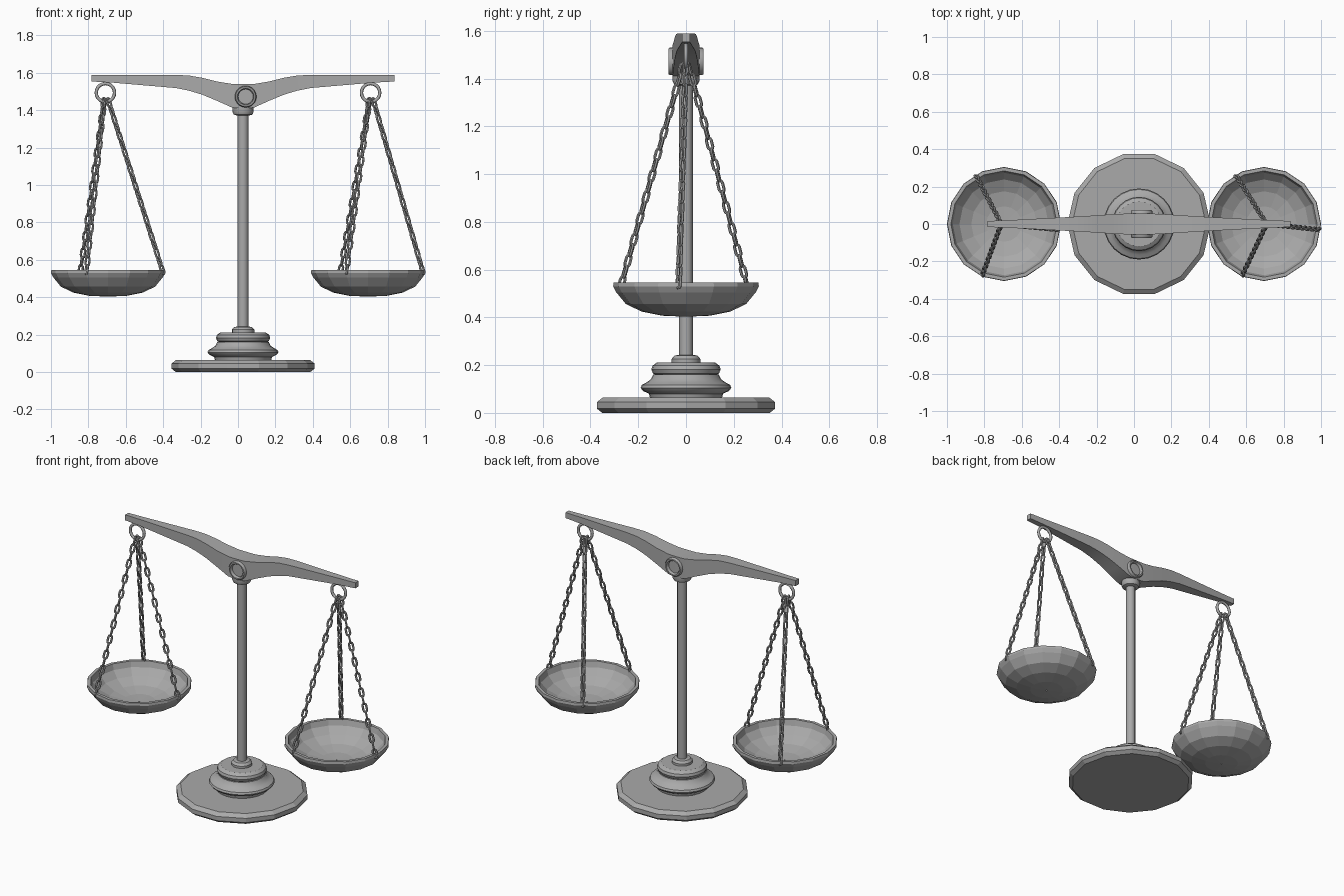
import bpy, bmesh, math
from mathutils import Vector, Matrix

if "Cube" in bpy.data.objects:
    bpy.data.objects.remove(bpy.data.objects["Cube"])

CX = 0.027          # axis of the stand
metal = bpy.data.materials.new("grey metal")
metal.diffuse_color = (0.4, 0.4, 0.4, 1)
metal.use_nodes = True
metal.node_tree.nodes["Principled BSDF"].inputs["Base Color"].default_value = metal.diffuse_color


def finish(bm, name, smooth=None):
    bmesh.ops.recalc_face_normals(bm, faces=bm.faces)
    me = bpy.data.meshes.new(name)
    bm.to_mesh(me)
    bm.free()
    me.materials.append(metal)
    ob = bpy.data.objects.new(name, me)
    bpy.context.collection.objects.link(ob)
    if smooth:
        bpy.context.view_layer.objects.active = ob
        ob.select_set(True)
        bpy.ops.object.shade_smooth_by_angle(angle=math.radians(smooth))
        ob.select_set(False)
    return ob


def sweep_rings(bm, rings, closed=False):
    """Skin a list of vertex rings; cap the ends unless closed."""
    rings = [[bm.verts.new(p) for p in r] for r in rings]
    n = len(rings[0])
    for i in range(len(rings) if closed else len(rings) - 1):
        a, b = rings[i], rings[(i + 1) % len(rings)]
        for j in range(n):
            k = (j + 1) % n
            bm.faces.new((a[j], a[k], b[k], b[j]))
    if not closed:
        bm.faces.new(rings[0])
        bm.faces.new(rings[-1])


def lathe(name, profile, sides, x=0.0, smooth=None, closed=False):
    """Turn an (r, z) profile around a vertical axis at x."""
    bm = bmesh.new()
    ang = [2 * math.pi * i / sides for i in range(sides)]
    sweep_rings(bm, [[(x + r * math.cos(a), r * math.sin(a), z) for a in ang]
                     for r, z in profile], closed)
    return finish(bm, name, smooth)


def upright_ring(name, center, section, sides, smooth=None):
    """Turn a closed (r, y) section around a front-to-back axis."""
    bm = bmesh.new()
    c = Vector(center)
    sweep_rings(bm, [[c + Vector((r * math.cos(a), y, r * math.sin(a))) for r, y in section]
                     for a in (2 * math.pi * i / sides for i in range(sides))], True)
    return finish(bm, name, smooth)


def add_link(bm, mat, length=0.062, width=0.034, wire=0.0065):
    """One stadium-shaped chain link, long axis on local z."""
    r = width / 2 - wire
    h = length / 2 - wire - r
    rings = []
    for i in range(12):
        a = math.pi * (i % 6) / 5 + (math.pi if i >= 6 else 0)
        out = Vector((math.cos(a), 0, math.sin(a)))
        c = out * r + Vector((0, 0, h if i < 6 else -h))
        rings.append([mat @ (c + wire * (math.cos(t) * out + math.sin(t) * Vector((0, 1, 0))))
                      for t in (math.pi * j / 3 for j in range(6))])
    sweep_rings(bm, rings, True)


# Foot plate
lathe("foot_plate", [(.36, 0), (.383, .018), (.383, .045), (.358, .064)], 14, CX)

# Turned tiers of the pedestal
lathe("lower_tier", [(.15, .06), (.155, .08), (.18, .092), (.19, .105), (.185, .117),
                     (.165, .128), (.148, .14), (.138, .16)], 24, CX, 35)
lathe("upper_tier", [(.122, .155), (.138, .165), (.145, .182), (.14, .198), (.12, .212)],
      24, CX, 35)
lathe("post_foot_collar", [(.06, .21), (.06, .226), (.048, .24), (.03, .243)], 16, CX, 35)

# Post and its top collar
lathe("post", [(.029, .23), (.029, 1.40)], 12, CX, 40)
lathe("post_top_collar", [(.03, 1.37), (.05, 1.376), (.057, 1.392), (.055, 1.42)], 16, CX, 35)

# Balance beam: half-stations (distance, top, bottom, half depth), mirrored about the post
half = [(.81, 1.588, 1.553, .016), (.70, 1.588, 1.547, .02), (.36, 1.588, 1.518, .038),
        (.29, 1.585, 1.504, .042), (.22, 1.573, 1.483, .047), (.14, 1.553, 1.45, .052),
        (.06, 1.54, 1.414, .056), (.03, 1.539, 1.41, .057)]
stations = [(-d, t, b, w) for d, t, b, w in half] + half[::-1]
bm = bmesh.new()
sweep_rings(bm, [[(CX + d, -w, b), (CX + d, w, b), (CX + d, w, t), (CX + d, -w, t)]
                 for d, t, b, w in stations])
finish(bm, "balance_beam", 20)

# Pivot rings on both faces of the beam
for name, s in (("front", -1), ("back", 1)):
    upright_ring(name + "_pivot_ring", (.041, 0, 1.472),
                 [(.04, s * .045), (.058, s * .045), (.058, s * .067),
                  (.053, s * .074), (.045, s * .074), (.04, s * .067)], 20, 40)

# Hanging rings, pans and chains on each side
for side, s in (("left", -1), ("right", 1)):
    ring_x, pan_x = s * .709, s * .695
    tube = [(.049 + .009 * math.cos(t), .009 * math.sin(t))
            for t in (math.pi * j / 4 for j in range(8))]
    upright_ring(side + "_hanging_ring", (ring_x, 0, 1.493), tube, 20, 50)

    # Hollow pan: outside from the centre up, then back down the inside
    lathe(side + "_pan", [(.004, .403), (.10, .407), (.185, .424), (.252, .456), (.292, .505),
                          (.305, .53), (.303, .545), (.284, .545), (.274, .51), (.238, .47),
                          (.175, .438), (.095, .421), (.004, .417)], 16, pan_x, closed=True)

    # Three chains from the hanging ring to the rim
    bm = bmesh.new()
    for deg in (-6, 120, 247):
        a = math.radians(deg)
        d = Vector((math.cos(a), math.sin(a), 0))
        top = Vector((ring_x, 0, 1.462)) + d * .012
        end = Vector((pan_x, 0, .525)) + d * .298
        run = end - top
        turn = run.to_track_quat('Z', 'Y').to_matrix().to_4x4()
        count = 21
        for i in range(count):
            p = top + run * ((i + .5) / count)
            add_link(bm, Matrix.Translation(p) @ turn
                     @ Matrix.Rotation(math.pi / 2 * (i % 2) + math.pi / 4, 4, 'Z'))
    finish(bm, side + "_chains", 50)
